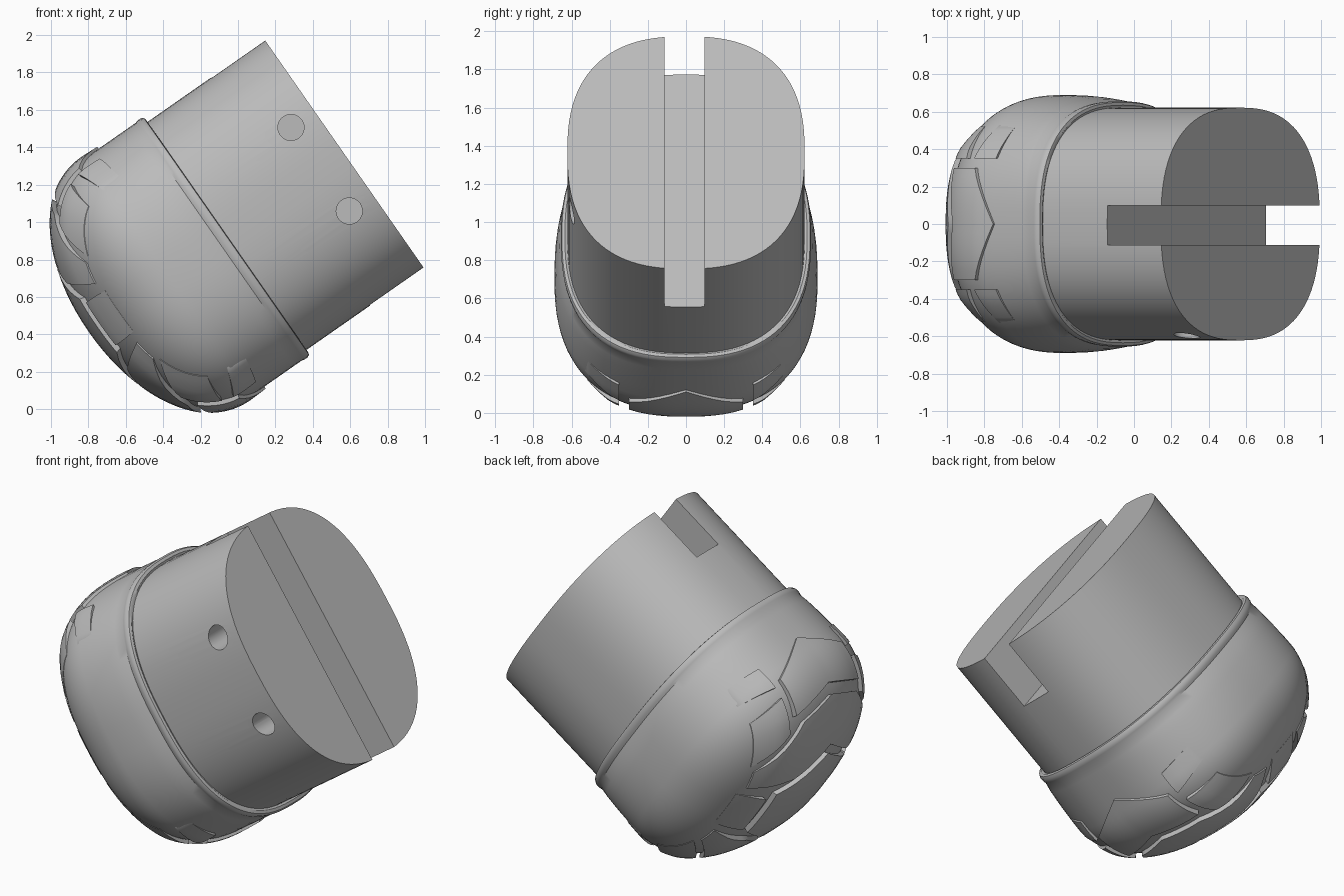
import bpy, bmesh, math
from mathutils import Matrix, Vector

cube = bpy.data.objects.get("Cube")
if cube:
    bpy.data.objects.remove(cube, do_unlink=True)

# Local frame: x runs along the tilted axis, z is the long side of the section
PLACE = Matrix.Translation((-0.075, 0, 0.915)) @ Matrix.Rotation(math.radians(-34.9), 4, 'Y')
SECTION = 2.5      # squareness of the rounded cross-section
DOME_START, DOME_LENGTH = -0.36, 0.49
RAY_START = -0.25  # axis from which the tread is projected

grey = bpy.data.materials.new("plain grey")
grey.use_nodes = True
grey.diffuse_color = (0.5, 0.5, 0.5, 1)
grey.node_tree.nodes["Principled BSDF"].inputs["Base Color"].default_value = (0.5, 0.5, 0.5, 1)


def add_object(name, bm, angle=35):
    bmesh.ops.recalc_face_normals(bm, faces=bm.faces)
    mesh = bpy.data.meshes.new(name)
    bm.to_mesh(mesh)
    bm.free()
    mesh.materials.append(grey)
    obj = bpy.data.objects.new(name, mesh)
    bpy.context.collection.objects.link(obj)
    obj.matrix_world = PLACE
    smooth(obj, angle)
    return obj


def smooth(obj, angle=35):
    bpy.ops.object.select_all(action='DESELECT')
    obj.select_set(True)
    bpy.context.view_layer.objects.active = obj
    bpy.ops.object.shade_smooth_by_angle(angle=math.radians(angle))


def power(value, exponent):
    return math.copysign(abs(value) ** exponent, value)


def loft(name, rings, sides=96):
    """Skin rounded sections given as (position, half width, half height)."""
    bm = bmesh.new()
    loops = []
    for x, a, b in rings:
        angles = [2 * math.pi * i / sides for i in range(sides)]
        loops.append([bm.verts.new((x, a * power(math.cos(t), 2 / SECTION),
                                    b * power(math.sin(t), 2 / SECTION))) for t in angles])
    for low, high in zip(loops, loops[1:]):
        for i in range(sides):
            j = (i + 1) % sides
            bm.faces.new((low[i], low[j], high[j], high[i]))
    bm.faces.new(loops[0])
    bm.faces.new(loops[-1])
    return add_object(name, bm)


def shell_size(x):
    """Half width and half height of the rounded shell at x."""
    t = max(0, (DOME_START - x) / DOME_LENGTH)
    scale = max(0, 1 - t ** 2.1) ** (1 / 2.1) if t < 1 else 0
    narrowing = 0.045 * max(0, (x - DOME_START) / -DOME_START) ** 2
    return (0.69 - narrowing) * scale, 0.775 * scale


# Rounded shell with a rolled lip
rings = [(0.005, 0.6, 0.72), (0.02, 0.635, 0.755), (0.016, 0.65, 0.772),
         (0, 0.656, 0.78), (-0.02, 0.654, 0.779), (-0.035, 0.648, 0.775)]
rings += [(x, *shell_size(x)) for x in (-0.09, -0.15, -0.21, -0.28, -0.36)]
for i in range(1, 24):
    x = DOME_START - DOME_LENGTH * math.sin(math.pi / 2 * i / 24)
    rings.append((x, *shell_size(x)))
rings.append((DOME_START - DOME_LENGTH, 0.005, 0.005))
loft("rounded_shell", rings)

# Plug body
plug = loft("plug_body", [(-0.15, 0.622, 0.743), (0.785, 0.622, 0.743)])


def cut(target, name, bm):
    cutter = add_object(name, bm)
    cutter.hide_render = True
    mod = target.modifiers.new(name, 'BOOLEAN')
    mod.operation = 'DIFFERENCE'
    mod.solver = 'EXACT'
    mod.object = cutter
    bpy.ops.object.select_all(action='DESELECT')
    target.select_set(True)
    bpy.context.view_layer.objects.active = target
    bpy.ops.object.modifier_apply(modifier=name)
    bpy.data.objects.remove(cutter, do_unlink=True)


# Slot across the end face
bm = bmesh.new()
bmesh.ops.create_cube(bm, size=1, matrix=Matrix.Translation((0.685, -0.007, 0))
                      @ Matrix.Diagonal((0.5, 0.21, 2, 1)))
cut(plug, "slot_cutter", bm)

# Two pin holes from the front side into the slot
for z in (0.28, -0.265):
    bm = bmesh.new()
    bmesh.ops.create_cone(bm, cap_ends=True, segments=32, radius1=0.07, radius2=0.07, depth=0.75,
                          matrix=Matrix.Translation((0.632, -0.425, z))
                          @ Matrix.Rotation(math.pi / 2, 4, 'X'))
    cut(plug, "hole_cutter", bm)
smooth(plug, 30)


def on_shell(angle, y):
    """Point where a ray from the tread axis leaves the shell."""
    c, s = math.cos(math.radians(angle)), math.sin(math.radians(angle))
    low, high = 0.0, 1.2
    for _ in range(30):
        r = (low + high) / 2
        a, b = shell_size(RAY_START - r * c)
        inside = a > 0 and abs(y / a) ** SECTION + abs(r * s / b) ** SECTION < 1
        low, high = (r, high) if inside else (low, r)
    return low, Vector((-c, 0, s))


def tread_pad(name, columns, flip_y=1, flip_z=1, rows=12, steps=6):
    """Raised patch; columns are (y, first angle, last angle)."""
    bm = bmesh.new()
    lines = []
    for k, (start, end) in enumerate(zip(columns, columns[1:])):
        for i in range(0 if k == 0 else 1, steps + 1):
            lines.append([p + (q - p) * i / steps for p, q in zip(start, end)])
    grid = []
    for y, first, last in lines:
        line = []
        fade = min(1, max(0, (0.55 - abs(y)) / 0.15))
        for j in range(rows + 1):
            angle = first + (last - first) * j / rows
            r, ray = on_shell(angle, y)
            height = -0.004 + 0.034 * fade * (1 - 0.5 * max(0, abs(angle) - 60) / 28)
            p = Vector((RAY_START, y, 0)) + ray * (r + height)
            line.append(bm.verts.new((p.x, p.y * flip_y, p.z * flip_z)))
        grid.append(line)
    for one, two in zip(grid, grid[1:]):
        for j in range(rows):
            bm.faces.new((one[j], one[j + 1], two[j + 1], two[j]))
    # Walls running down into the shell
    border = [e for e in bm.edges if e.is_boundary]
    new = bmesh.ops.extrude_edge_only(bm, edges=border)["geom"]
    for v in (g for g in new if isinstance(g, bmesh.types.BMVert)):
        centre = Vector((RAY_START, v.co.y, 0))
        v.co = centre + (v.co - centre) * 0.93
    add_object(name, bm, 40)


def both_sides(columns):
    return [(-y, a, b) for y, a, b in reversed(columns) if y > 0] + columns


# Tread: chevron pads on the middle line, side pads beyond a narrow groove
tread_pad("tread_centre", both_sides([(0, -33, 33), (0.33, -17, 17)]))
for end, z in (("upper", 1), ("lower", -1)):
    tread_pad(end + "_end_chevron", both_sides([(0, 66, 88), (0.3, 60, 77)]), flip_z=z)
    tread_pad(end + "_inner_chevron",
              both_sides([(0, 38, 61), (0.25, 26, 56), (0.5, 23, 36)]), flip_z=z)
    for side, y in (("left", 1), ("right", -1)):
        tread_pad(f"{end}_{side}_outer_pad", [(0.35, 75, 86), (0.53, 77, 88)], y, z)
        tread_pad(f"{end}_{side}_inner_pad", [(0.35, 53, 70), (0.52, 40, 66)], y, z)
for side, y in (("left", 1), ("right", -1)):
    tread_pad(side + "_middle_pad", [(0.38, -14, 14), (0.53, -17, 17)], y)
